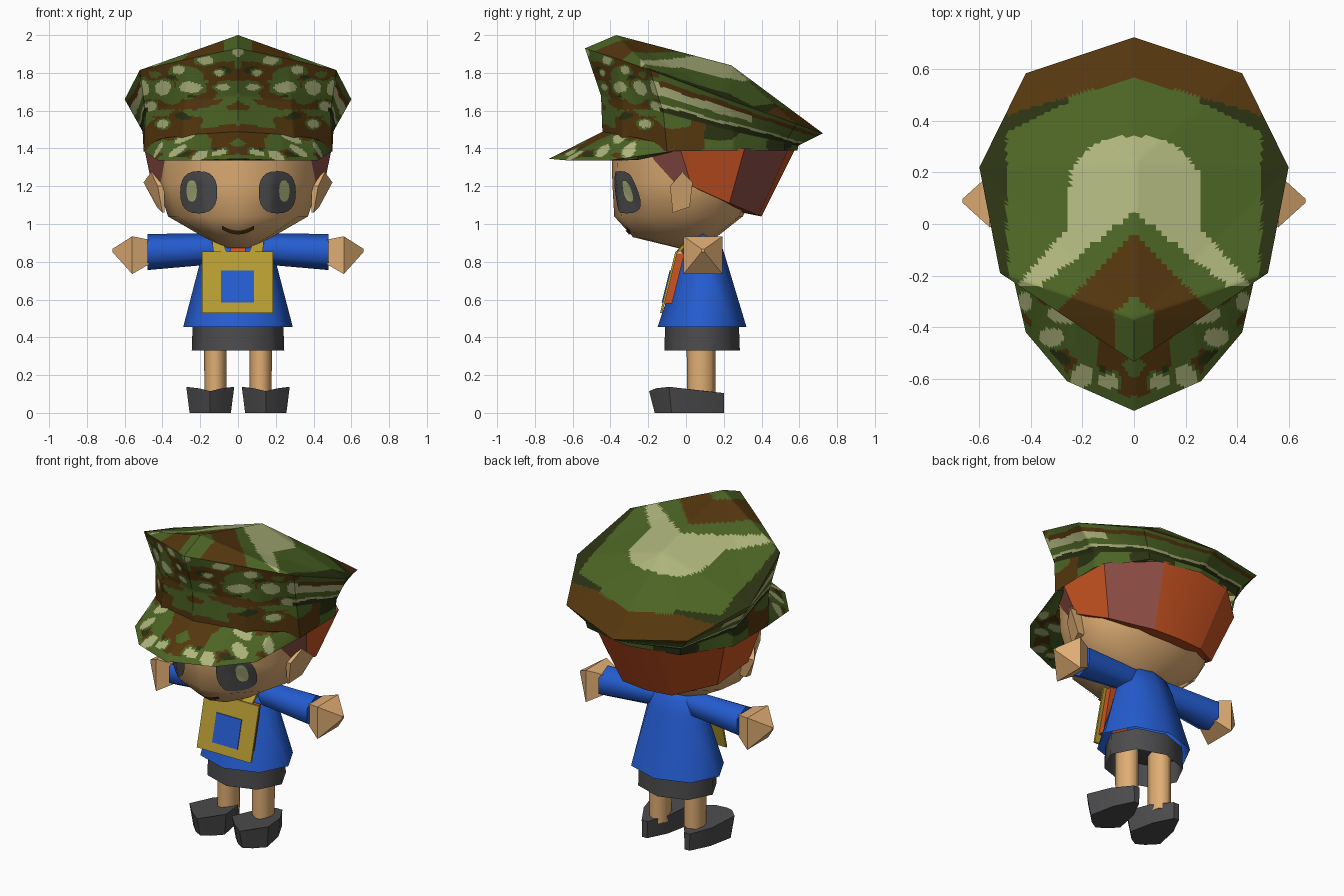
import bpy, bmesh, math
from mathutils import Vector, noise
from mathutils.bvhtree import BVHTree

if "Cube" in bpy.data.objects:
    bpy.data.objects.remove(bpy.data.objects["Cube"])


def material(name, rgb):
    m = bpy.data.materials.new(name)
    m.diffuse_color = [(c / 255 / 12.92 if c < 11 else ((c / 255 + .055) / 1.055) ** 2.4) for c in rgb] + [1]
    m.use_nodes = True
    m.node_tree.nodes["Principled BSDF"].inputs["Base Color"].default_value = m.diffuse_color
    return m


SKIN, BLUE, GREY = material("skin", (224, 174, 116)), material("blue", (36, 92, 208)), material("dark_grey", (76, 76, 78))
YELLOW, ORANGE, RUST = material("yellow", (184, 158, 50)), material("orange", (204, 84, 34)), material("rust", (142, 78, 70))
GREEN, BROWN = material("green", (76, 100, 36)), material("brown", (84, 54, 14))
KHAKI, DARK = material("khaki", (174, 180, 124)), material("dark_green", (42, 50, 18))


def part(name, verts, faces, mats, angle=35, paint=None, groups=None, cuts=0):
    """Mesh object; paint(centre, normal, group) picks a material slot per face."""
    bm = bmesh.new()
    vs = [bm.verts.new(v) for v in verts]
    for i, f in enumerate(faces):
        face = bm.faces.new([vs[k] for k in f])
        face.material_index = groups[i] if groups else 0
    bmesh.ops.recalc_face_normals(bm, faces=bm.faces[:])
    if cuts:
        bmesh.ops.subdivide_edges(bm, edges=bm.edges[:], cuts=cuts, use_grid_fill=True)
    bm.normal_update()
    if paint:
        for f in bm.faces:
            f.material_index = paint(f.calc_center_median(), f.normal, f.material_index)
    me = bpy.data.meshes.new(name)
    bm.to_mesh(me)
    bm.free()
    for m in mats:
        me.materials.append(m)
    ob = bpy.data.objects.new(name, me)
    bpy.context.collection.objects.link(ob)
    bpy.ops.object.select_all(action='DESELECT')
    ob.select_set(True)
    bpy.context.view_layer.objects.active = ob
    bpy.ops.object.shade_smooth_by_angle(angle=math.radians(angle))
    return ob


def loft(rings, closed=True, cap0=True, cap1=True):
    n = len(rings[0])
    verts = [v for r in rings for v in r]
    faces = [(a * n + i, a * n + (i + 1) % n, (a + 1) * n + (i + 1) % n, (a + 1) * n + i)
             for a in range(len(rings) - 1) for i in range(n if closed else n - 1)]
    if cap0:
        faces.append(tuple(range(n)))
    if cap1:
        faces.append(tuple(range(len(verts) - n, len(verts))))
    return verts, faces


def mirror_ring(half, z=None):
    """Back-to-front half outline on the +x side, completed on the -x side."""
    pts = [(p[0], p[1], p[2] if z is None else z) for p in half]
    return pts + [(-x, y, h) for x, y, h in reversed(pts[1:-1])]


def oval(cx, cy, rx, ry, z, n=8):
    return [(cx + rx * math.sin(2 * math.pi * i / n), cy + ry * math.cos(2 * math.pi * i / n), z) for i in range(n)]


# Head, split into mirrored triangles
head_rings = [mirror_ring(h, z) for h, z in (
    ([(0, .06), (.04, .055), (.06, .045), (.06, .03), (.05, 0), (.03, -.03), (0, -.04)], .872),
    ([(0, .16), (.1, .14), (.17, .08), (.18, 0), (.16, -.13), (.09, -.25), (0, -.28)], .93),
    ([(0, .3), (.2, .28), (.35, .15), (.37, 0), (.32, -.19), (.17, -.34), (0, -.38)], 1.04),
    ([(0, .4), (.24, .36), (.41, .2), (.43, 0), (.37, -.21), (.18, -.36), (0, -.39)], 1.22),
    ([(0, .48), (.26, .42), (.43, .2), (.44, -.03), (.38, -.21), (.18, -.37), (0, -.395)], 1.42))]
hv, quads = loft(head_rings)
hf = []
for f in quads:
    if len(f) > 4:
        hf.append(f)
    elif sum(hv[k][0] for k in f) > 0:
        hf += [(f[0], f[1], f[2]), (f[0], f[2], f[3])]
    else:
        hf += [(f[0], f[1], f[3]), (f[1], f[2], f[3])]
part("head", hv, hf, [SKIN], 50)
head_tree = BVHTree.FromPolygons([Vector(v) for v in hv], hf)


def on_face(x, z, lift):
    hit = head_tree.ray_cast(Vector((x, -2, z)), Vector((0, 1, 0)))[0]
    return (hit.x, hit.y - lift, hit.z)


def face_patch(name, cx, cz, rx, rz, lift, mat):
    rings = []
    for k in (.04, .25, .5, .75, 1):
        ring = []
        for i in range(24):
            c, s = math.cos(i * math.pi / 12), math.sin(i * math.pi / 12)
            ring.append(on_face(cx + k * rx * math.copysign(abs(c) ** .8, c),
                                cz + k * rz * math.copysign(abs(s) ** .8, s), lift))
        rings.append(ring)
    part(name, *loft(rings, cap1=False), [mat], 50)


# Eyes with glints, mouth
for s, side in ((1, "right"), (-1, "left")):
    face_patch(side + "_eye", s * .208, 1.168, .098, .112, .009, GREY)
    face_patch(side + "_eye_glint", s * .245, 1.175, .027, .056, .016, KHAKI)
curve = [(x * .021, .955 + .026 * (x / 4) ** 2) for x in range(-4, 5)]
part("mouth", *loft([[on_face(x, z - .01, .009) for x, z in curve], [on_face(x, z + .01, .009) for x, z in curve]],
                    False, False, False), [BROWN])

# Ears
for s, side in ((1, "right"), (-1, "left")):
    outline = [(.46, -.02, 1.275), (.5, .035, 1.22), (.43, .02, 1.09), (.4, -.07, 1.06), (.425, -.085, 1.2)]
    part(side + "_ear", *loft([[(s * .39, y, z) for x, y, z in outline], [(s * x, y, z) for x, y, z in outline]]),
         [SKIN], 20)

# Hair band, open at the face
top = [(.385, -.2, 1.39), (.495, -.03, 1.395), (.482, .31, 1.4), (.23, .545, 1.4), (0, .58, 1.4)]
low = [(.395, -.09, 1.21), (.455, .03, 1.2), (.38, .23, 1.11), (.17, .385, 1.045), (0, .4, 1.04)]
both = lambda h: h + [(-x, y, z) for x, y, z in reversed(h[:-1])]
inside = [(x * .75, y * .75, z + .02) for x, y, z in low]
part("hair", *loft([both(top), both(low), both(inside)], False, False, False), [ORANGE, RUST], 15,
     paint=lambda c, n, g: int(c.y < 0 or (c.x > .2 and c.y > .27)))


# Cap paint: slots 0 green, 1 brown, 2 khaki, 3 dark green
FRONT_SPOTS = [(0, 1.91, .03, .026), (.17, 1.865, .045, .022), (.32, 1.815, .035, .022), (.1, 1.8, .025, .018),
               (.25, 1.725, .055, .03), (.4, 1.72, .042, .036), (.08, 1.725, .042, .018), (.5, 1.72, .032, .045),
               (.46, 1.62, .032, .026), (.4, 1.53, .03, .02)]
VISOR_SPOTS = [(.28, -.35, .055, .036), (.32, -.44, .048, .035), (.2, -.59, .04, .045), (.1, -.61, .04, .03),
               (.42, -.3, .025, .035)]


def camo(c, u, w, spots, bias):
    wob = 1 + .5 * noise.noise(c * 14)
    d = min(((u - a) / ra) ** 2 + ((w - b) / rb) ** 2 for a, b, ra, rb in spots)
    if d < wob * 2:
        return 2 if d < wob else 0
    p = Vector((c.x * 5, c.y * 5, c.z * 11))
    if noise.noise(p * 1.3 + Vector((9, 2, 5))) > .42:
        return 3
    return 0 if noise.noise(p + Vector((3, 1, 7))) > bias else 1


def front_bias(z):
    """Brown and green bands up the front of the cap."""
    for limit, bias in ((1.57, .22), (1.605, -.15), (1.66, .25), (1.76, -.1), (1.86, .12)):
        if z < limit:
            return bias
    return -.25


def cap_paint(c, n, group):
    x, y = abs(c.x), c.y
    c = Vector((x, y, c.z))
    if group == 2:  # crown top
        if x < .075 and y < -.28 - .7 * x:
            return 0
        if y < -.04 - x:
            return 1
        if y < .05 - .8 * x:
            return 0
        if (y > .2 and y < .34 - .14 * (x / .25) ** 3) or (y <= .2 and x < .25 - .85 * min(y, 0) and y > -.24):
            return 2
        if y > .57 - .3 * x:
            return 1
        return 3 if x > .495 + .05 * min(y, 0) or (x > .25 and y > .6 - .5 * x) else 0
    if group == 1:  # flared side
        rim, band = 1.93 - .36 * (y + .53), 1.68 - .25 * (y + .45)
        v = (c.z - band) / max(rim - band, .01) + .08 * noise.noise(c * 8)
        if y < -.14:
            return camo(c, x, c.z, FRONT_SPOTS, front_bias(c.z))
        for limit, slot in ((.1, 3), (.2, 2), (.42, 0), (.68, 2 if y < .35 else 0), (.85, 1)):
            if v < limit:
                return slot
        return 0
    if y > .1:  # back of the band
        return 3 if noise.noise(c * 5) > .25 else 0
    return camo(c, x, c.z, FRONT_SPOTS, front_bias(c.z))


# Cap: hem, band top, rim, then the sloping crown ridge
hem = [(0, .59, 1.39), (.32, .52, 1.39), (.5, .25, 1.39), (.5, -.1, 1.385), (.3, -.34, 1.4), (0, -.44, 1.42)]
band = [(0, .595, 1.415), (.33, .525, 1.43), (.505, .25, 1.49), (.49, -.12, 1.59), (.28, -.335, 1.65), (0, -.45, 1.68)]
rim = [(0, .725, 1.48), (.42, .585, 1.53), (.6, .22, 1.66), (.52, -.19, 1.815), (.26, -.365, 1.875), (0, -.535, 1.93)]
cv, cf = loft([mirror_ring(h) for h in (hem, band, rim)], cap0=False, cap1=False)
front, back = len(cv), len(cv) + 1
cv += [(0, -.37, 2.0), (0, .24, 1.84)]
for i in range(10):
    cf.append((20 + i, 20 + (i + 1) % 10, back if i in (0, 1, 8, 9) else front))
cf += [(22, front, back), (28, back, front)]
part("cap", cv, cf, [GREEN, BROWN, KHAKI, DARK], 40, cap_paint, [0] * 10 + [1] * 10 + [2] * 12, cuts=27)

# Visor: upper and lower skins meeting at the outer edge
edge = both([(.5, -.07, 1.385), (.42, -.42, 1.335), (.26, -.61, 1.335), (0, -.725, 1.345)])
seam = both([(.5, -.06, 1.41), (.4, -.25, 1.455), (.22, -.37, 1.475), (0, -.44, 1.49)])
under = both([(.47, -.06, 1.385), (.37, -.25, 1.34), (.18, -.37, 1.335), (0, -.395, 1.335)])
part("visor", *loft([seam, edge, under], False, False, False), [GREEN, BROWN, KHAKI, DARK], 40,
     lambda c, n, g: camo(Vector((abs(c.x), c.y, c.z)) * 1.2, abs(c.x), c.y, VISOR_SPOTS, -.06), cuts=19)

# Shirt
part("shirt", *loft([oval(0, .085, .29, .235, .455), oval(0, .09, .195, .12, .82),
                     oval(0, .095, .15, .085, .91), oval(0, .095, .07, .06, .94)], cap0=False), [BLUE], 60)


# Sleeves and pointed hands
def limb(s, n, sections):
    k = 1 / math.cos(math.pi / n)
    turn = [math.pi * (2 * i + 1) / n for i in range(n)]
    return loft([[(s * x, .09 + ry * k * math.cos(a), z + rz * k * math.sin(a)) for a in turn]
                 for x, z, ry, rz in sections])


for s, side in ((1, "right"), (-1, "left")):
    part(side + "_sleeve", *limb(s, 6, [(.07, .87, .06, .065), (.2, .865, .07, .073), (.48, .852, .09, .083)]), [BLUE], 75)
    part(side + "_hand", *limb(s, 4, [(.47, .852, .065, .065), (.56, .835, .103, .1), (.665, .86, .008, .008)]), [SKIN], 40)


# Bag panel on the chest, leaning with the shirt
def panel(x0, x1, z0, z1, lift, thick):
    y = lambda z: -.055 - (.86 - z) * .25 - lift
    return loft([[(x, y(z) + t, z) for x, z in ((x0, z0), (x1, z0), (x1, z1), (x0, z1))] for t in (0, thick)])


part("bag", *panel(-.19, .185, .53, .855, 0, .012), [YELLOW], 20)
part("bag_patch", *panel(-.09, .085, .585, .755, .005, .008), [BLUE], 20)
part("bag_lining", *panel(0, .165, .58, .845, -.011, .04), [ORANGE], 20)

# Bag straps and collar tie
for s, side in ((1, "right"), (-1, "left")):
    part(side + "_strap", *loft([[(s * .06, -.055, .85), (s * .13, -.05, .85), (s * .13, -.035, .85), (s * .06, -.035, .85)],
                                 [(s * .09, .01, .935), (s * .14, .02, .935), (s * .14, .035, .92), (s * .09, .03, .92)]]),
         [YELLOW], 20)
part("collar_tie", *loft([[(-.04, -.03, .85), (.04, -.03, .85), (0, .02, .85)],
                          [(-.04, 0, .9), (.04, 0, .9), (0, .03, .9)]]), [ORANGE], 20)

# Shorts, legs and shoes (broad toe, narrow heel)
part("shorts", *loft([oval(0, .085, .245, .2, .33), oval(0, .085, .24, .195, .47), oval(0, .085, .2, .15, .46)],
                     cap0=False), [GREY], 60)
for s, side in ((1, "right"), (-1, "left")):
    part(side + "_leg", *loft([oval(s * .12, .08, .058, .075, .08), oval(s * .12, .08, .06, .077, .5)]), [SKIN], 65)
    half = [(.02, .2, .105), (.09, .08, .118), (.127, -.09, .138), (.06, -.16, .13), (0, -.195, .115)]
    cuff = half + [(-x, y, z) for x, y, z in reversed(half[:-1])]
    part(side + "_shoe", *loft([[(s * .147 + x * .86, y if y > 0 else y * .85, 0) for x, y, z in cuff],
                                [(s * .147 + x, y, z) for x, y, z in cuff]]), [GREY], 45)
